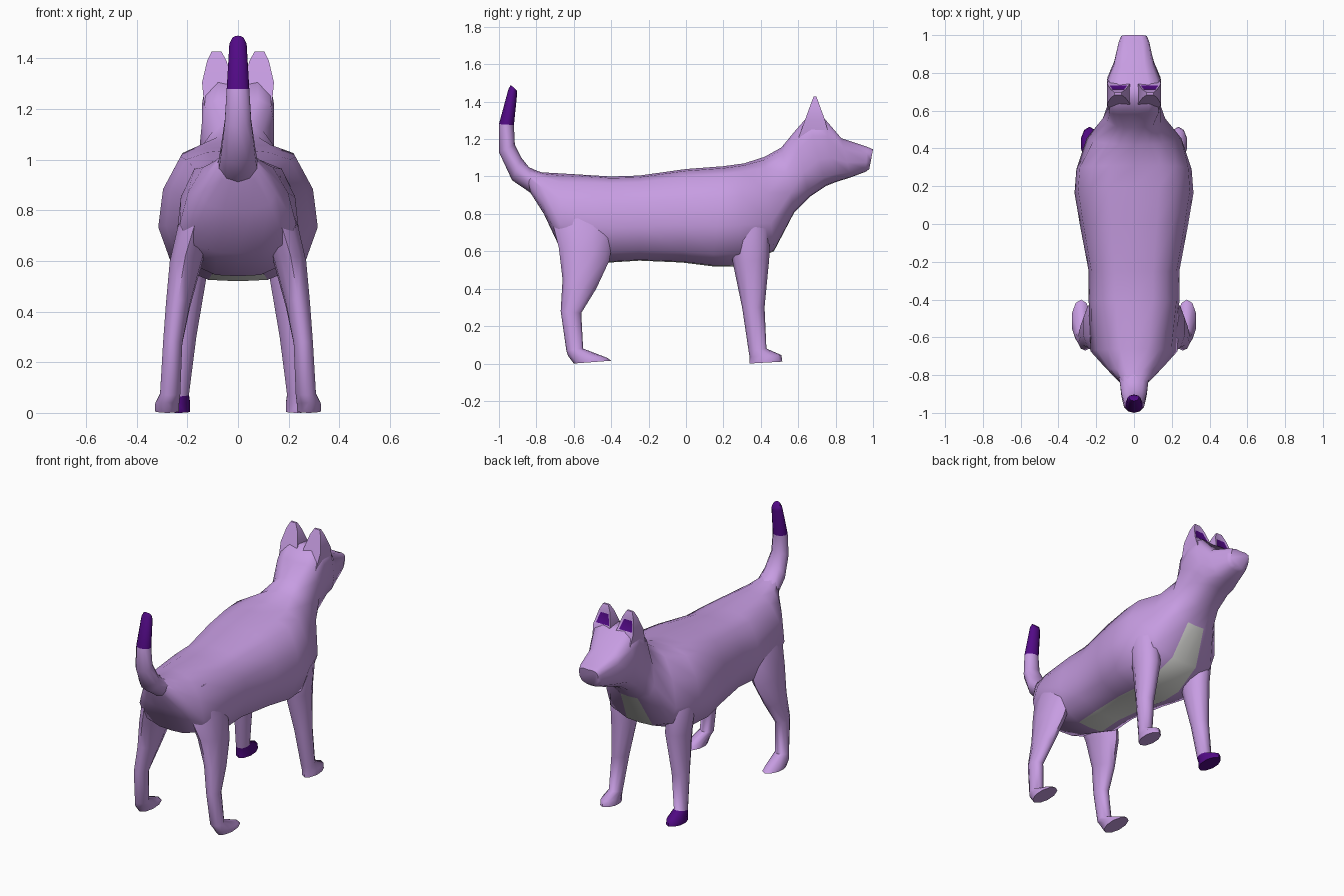
import bpy, bmesh, math

if "Cube" in bpy.data.objects:
    bpy.data.objects.remove(bpy.data.objects["Cube"])

def material(name, rgb):
    m = bpy.data.materials.new(name)
    m.diffuse_color = (*rgb, 1)
    m.use_nodes = True
    m.node_tree.nodes["Principled BSDF"].inputs["Base Color"].default_value = m.diffuse_color
    return m

LILAC = material("lilac fur", (0.57, 0.335, 0.76))
PURPLE = material("dark purple", (0.085, 0.003, 0.24))
GREY = material("pale grey", (0.8, 0.8, 0.77))

# half cross-sections (sideways, height) from top centre to bottom centre
CHEST = [(0, 1), (.42, .98), (.72, .92), (.94, .68), (1, .4), (.83, .12), (.37, .01), (0, 0)]
RUMP = [(0, 1), (.32, .97), (.6, .88), (.86, .62), (1, .3), (.84, .1), (.37, .01), (0, 0)]
HEAD = [(0, .98), (.55, 1), (.9, .93), (1, .72), (.98, .38), (.8, .12), (.37, .01), (0, 0)]
ROUND = [(math.sin(math.pi * i / 5), .5 + .5 * math.cos(math.pi * i / 5)) for i in range(6)]


def finish(name, bm, mats, angle=50):
    bmesh.ops.recalc_face_normals(bm, faces=bm.faces)
    me = bpy.data.meshes.new(name)
    bm.to_mesh(me)
    bm.free()
    for m in mats:
        me.materials.append(m)
    for p in me.polygons:
        p.use_smooth = True
    me.set_sharp_from_angle(angle=math.radians(angle))
    ob = bpy.data.objects.new(name, me)
    bpy.context.collection.objects.link(ob)
    return ob


def loft(name, sections, mats, rule=lambda c: False, side=1, angle=60):
    """Sections: (y, z of top edge, y, z of bottom edge, centre x, half width, half profile)."""
    bm = bmesh.new()
    rings = []
    for ya, za, yb, zb, x, w, *half in sections:
        half = half[0] if half else ROUND
        prof = half + [(-u, v) for u, v in half[-2:0:-1]]
        rings.append([bm.verts.new((side * (x + u * w), yb + (ya - yb) * v, zb + (za - zb) * v))
                      for u, v in prof])
    n = len(rings[0])
    for a, b in zip(rings, rings[1:]):
        for i in range(n):
            bm.faces.new((a[i], a[(i + 1) % n], b[(i + 1) % n], b[i]))
    bm.faces.new(rings[0])
    bm.faces.new(rings[-1])
    for f in bm.faces:
        f.material_index = int(rule(f.calc_center_median()))
    return finish(name, bm, mats, angle)


# torso, neck and head with a pale belly strip
body = [(-.86, 1.05, -.83, .91, 0, .075, RUMP), (-.77, 1.022, -.76, .80, 0, .15, RUMP),
        (-.66, 1.016, -.68, .63, 0, .23, RUMP), (-.40, 1.0, -.41, .54, 0, .24, CHEST),
        (-.25, 1.005, -.25, .55, 0, .24, CHEST), (0, 1.04, -.02, .54, 0, .285, CHEST),
        (.20, 1.055, .14, .52, 0, .315, CHEST), (.31, 1.07, .28, .52, 0, .305, CHEST),
        (.42, 1.105, .47, .60, 0, .25, RUMP), (.51, 1.155, .58, .81, 0, .165, RUMP),
        (.58, 1.24, .66, .89, 0, .143, HEAD), (.65, 1.32, .75, .95, 0, .143, HEAD),
        (.74, 1.31, .80, .97, 0, .143, HEAD), (.83, 1.205, .88, .995, 0, .107, HEAD),
        (.97, 1.158, .96, 1.025, 0, .08, HEAD), (1.0, 1.145, .98, 1.04, 0, .068, HEAD)]
loft("body_and_head", body, [LILAC, GREY],
     lambda c: abs(c.x) < .065 and -.4 < c.y < .56 and c.z < .76)

# tail with dark tip
tail = [(-.74, 1.005, -.74, .87, 0, .10), (-.84, 1.05, -.82, .905, 0, .08),
        (-.88, 1.10, -.93, .98, 0, .07), (-.915, 1.17, -1.0, 1.13, 0, .055),
        (-.92, 1.275, -1.0, 1.28, 0, .047), (-.903, 1.44, -.95, 1.465, 0, .036),
        (-.905, 1.46, -.937, 1.49, 0, .025)]
loft("tail", tail, [LILAC, PURPLE], lambda c: c.z > 1.3)

front = [(.42, .90, .24, .90, .16, .07), (.45, .72, .22, .72, .205, .075),
         (.445, .56, .25, .54, .192, .073),
         (.42, .30, .30, .30, .215, .053), (.43, .08, .335, .065, .232, .04),
         (.51, .045, .34, .035, .235, .048), (.515, .01, .34, 0, .235, .048)]
hind = [(-.42, .95, -.70, .92, .11, .06), (-.38, .72, -.71, .74, .172, .07),
        (-.41, .55, -.68, .62, .208, .065),
        (-.48, .40, -.66, .45, .237, .05), (-.56, .27, -.67, .28, .258, .04),
        (-.55, .08, -.64, .07, .268, .042), (-.42, .03, -.63, .04, .28, .05),
        (-.40, .015, -.60, 0, .28, .05)]

for side, label in ((1, "right"), (-1, "left")):
    # legs; the left front paw is dark
    loft("front_leg_" + label, front, [LILAC, PURPLE],
         lambda c: side < 0 and c.z < .065, side)
    loft("hind_leg_" + label, hind, [LILAC], side=side)

    # ears: tapered wedges growing out of the head, dark inset facing forward
    bm = bmesh.new()
    rings = []
    for z, x0, x1, y0, y1 in ((1.20, .02, .132, .60, .77), (1.305, .022, .142, .637, .742),
                              (1.39, .045, .122, .668, .711), (1.428, .066, .104, .683, .697)):
        rings.append([bm.verts.new((side * x, y, z))
                      for x, y in ((x0, y0), (x1, y0), (x1, y1), (x0, y1))])
    bm.faces.new(rings[0])
    bm.faces.new(rings[-1])
    for a, b in zip(rings, rings[1:]):
        for i in range(4):
            j = (i + 1) % 4
            f = bm.faces.new((a[i], a[j], b[j], b[i]))
            if i == 2 and b is rings[2]:
                inner = f
    bmesh.ops.recalc_face_normals(bm, faces=bm.faces)
    bmesh.ops.inset_individual(bm, faces=[inner], thickness=.017, depth=-.006)
    inner.material_index = 1
    finish("ear_" + label, bm, [LILAC, PURPLE], 50)
